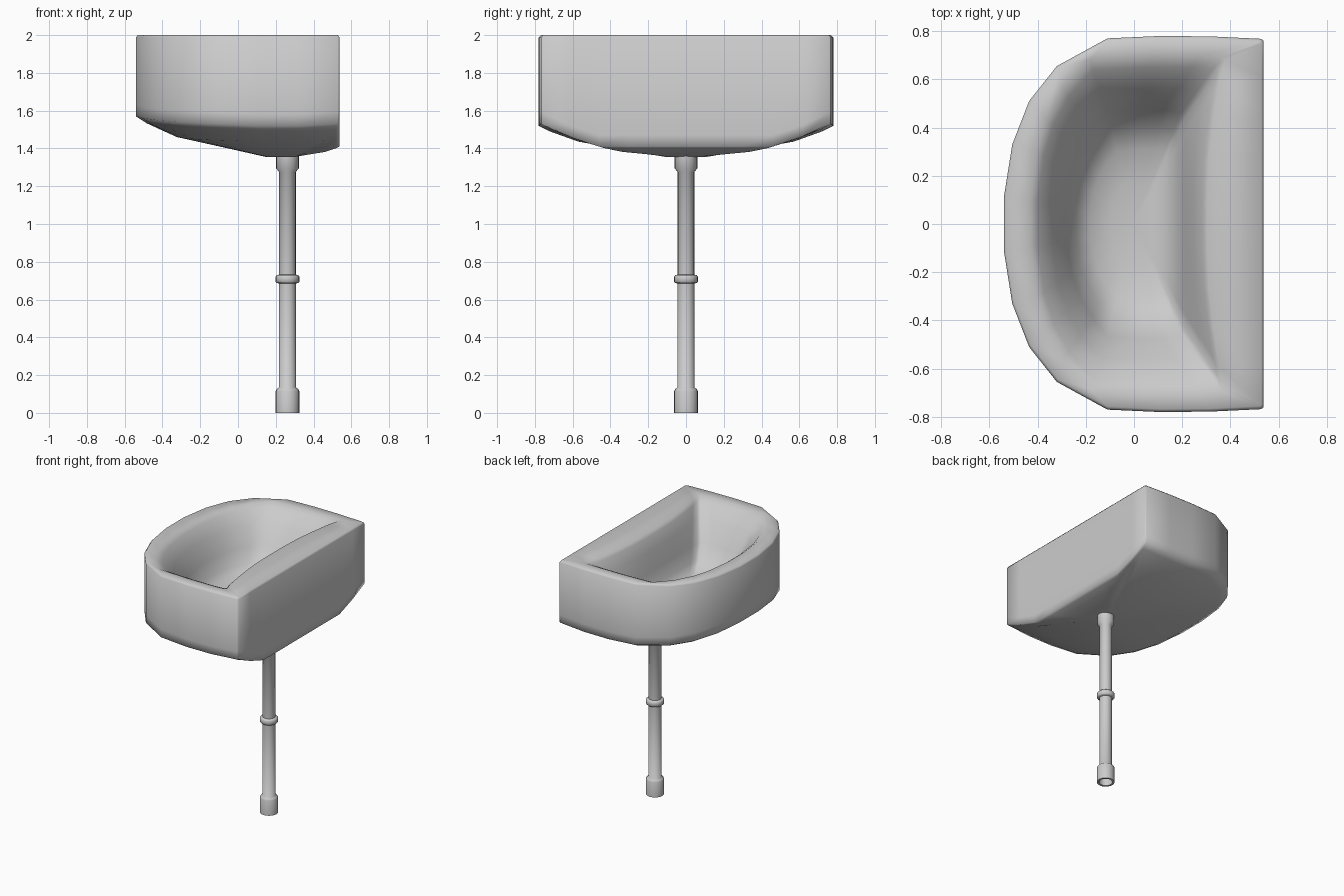
import bpy, bmesh, math

if "Cube" in bpy.data.objects:
    bpy.data.objects.remove(bpy.data.objects["Cube"])

PIPE_X = 0.262


def finish(name, bm, angle):
    bmesh.ops.recalc_face_normals(bm, faces=bm.faces)
    mesh = bpy.data.meshes.new(name)
    bm.to_mesh(mesh)
    bm.free()
    ob = bpy.data.objects.new(name, mesh)
    bpy.context.collection.objects.link(ob)
    bpy.ops.object.select_all(action='DESELECT')
    ob.select_set(True)
    bpy.context.view_layer.objects.active = ob
    bpy.ops.object.shade_smooth_by_angle(angle=math.radians(angle))
    return ob


def loft(bm, rings, cap_start=True, cap_end=True):
    loops = [[bm.verts.new(p) for p in ring] for ring in rings]
    n = len(loops[0])
    for a, b in zip(loops, loops[1:]):
        for i in range(n):
            j = (i + 1) % n
            bm.faces.new((a[i], a[j], b[j], b[i]))
    if cap_start:
        bm.faces.new(loops[0])
    if cap_end:
        bm.faces.new(loops[-1])


def mirror(half):
    # completes a +y half outline into a closed loop
    return half + [(p[0], -p[1]) + tuple(p[2:]) for p in reversed(half)]


def scaled(ring, centre, t):
    return [(centre + (p[0] - centre) * t, p[1] * t) for p in ring]


def blend(a, b, t):
    return [(p[0] + (q[0] - p[0]) * t, p[1] + (q[1] - p[1]) * t) for p, q in zip(a, b)]


# basin: outer outline with lower-edge height, bowl opening and bowl floor outlines
outer = mirror([(.537, .1, 1.41), (.537, .3, 1.41), (.537, .46, 1.41), (.537, .62, 1.465),
                (.537, .76, 1.53), (.528, .768, 1.53), (.32, .778, 1.52), (.11, .78, 1.52),
                (-.11, .77, 1.53), (-.32, .655, 1.54), (-.435, .51, 1.55),
                (-.505, .33, 1.56), (-.54, .11, 1.57)])
opening = mirror([(.285, .1), (.29, .25), (.305, .4), (.325, .55), (.345, .63), (.33, .645),
                  (.24, .65), (.06, .65), (-.17, .64), (-.27, .53), (-.335, .41),
                  (-.375, .28), (-.40, .09)])
floor = mirror([(.21, .08), (.21, .18), (.21, .28), (.21, .37), (.21, .44), (.195, .46),
                (.12, .475), (.03, .475), (-.11, .465), (-.17, .39), (-.22, .31),
                (-.26, .2), (-.28, .07)])

rings = []
# underside
for t, f in ((.14, 0), (.45, .26), (.73, .49), (.93, .83), (1, 1)):
    rings.append([(x, y, 1.355 + (p[2] - 1.355) * f)
                  for (x, y), p in zip(scaled(outer, .26, t), outer)])
# wall and softened rim
rings.append([(p[0], p[1], p[2] + .06) for p in outer])
rings.append([(p[0], p[1], 1.988) for p in outer])
rings.append([(x, y, 2.0) for x, y in scaled(outer, 0, .984)])
# rolled lip and bowl wall
for t, z in ((-.25, 1.997), (0, 1.975), (.5, 1.89), (1, 1.76)):
    rings.append([(x, y, z) for x, y in blend(opening, floor, t)])
# bowl floor
for t, z in ((.85, 1.66), (.65, 1.61), (.35, 1.59), (.1, 1.585)):
    rings.append([(x, y, z) for x, y in scaled(floor, 0, t)])
bm = bmesh.new()
loft(bm, rings)
finish("basin", bm, 180)


# drain pipe parts: turned profiles of (radius, height)
def lathe(name, profile, cap_start=False, cap_end=False, sides=20):
    bm = bmesh.new()
    loft(bm, [[(PIPE_X + r * math.cos(2 * math.pi * i / sides),
                r * math.sin(2 * math.pi * i / sides), z) for i in range(sides)]
              for r, z in profile], cap_start, cap_end)
    return finish(name, bm, 60)


lathe("upper_pipe", [(.044, .70), (.044, 1.275), (.06, 1.295), (.06, 1.365)], True, True)
lathe("pipe_collar", [(.044, .685), (.057, .688), (.063, .695), (.063, .722),
                      (.057, .729), (.044, .732)])
lathe("lower_pipe", [(.048, .10), (.048, 0), (.063, 0), (.063, .115), (.058, .125),
                     (.045, .135), (.045, .70)], True, True)
